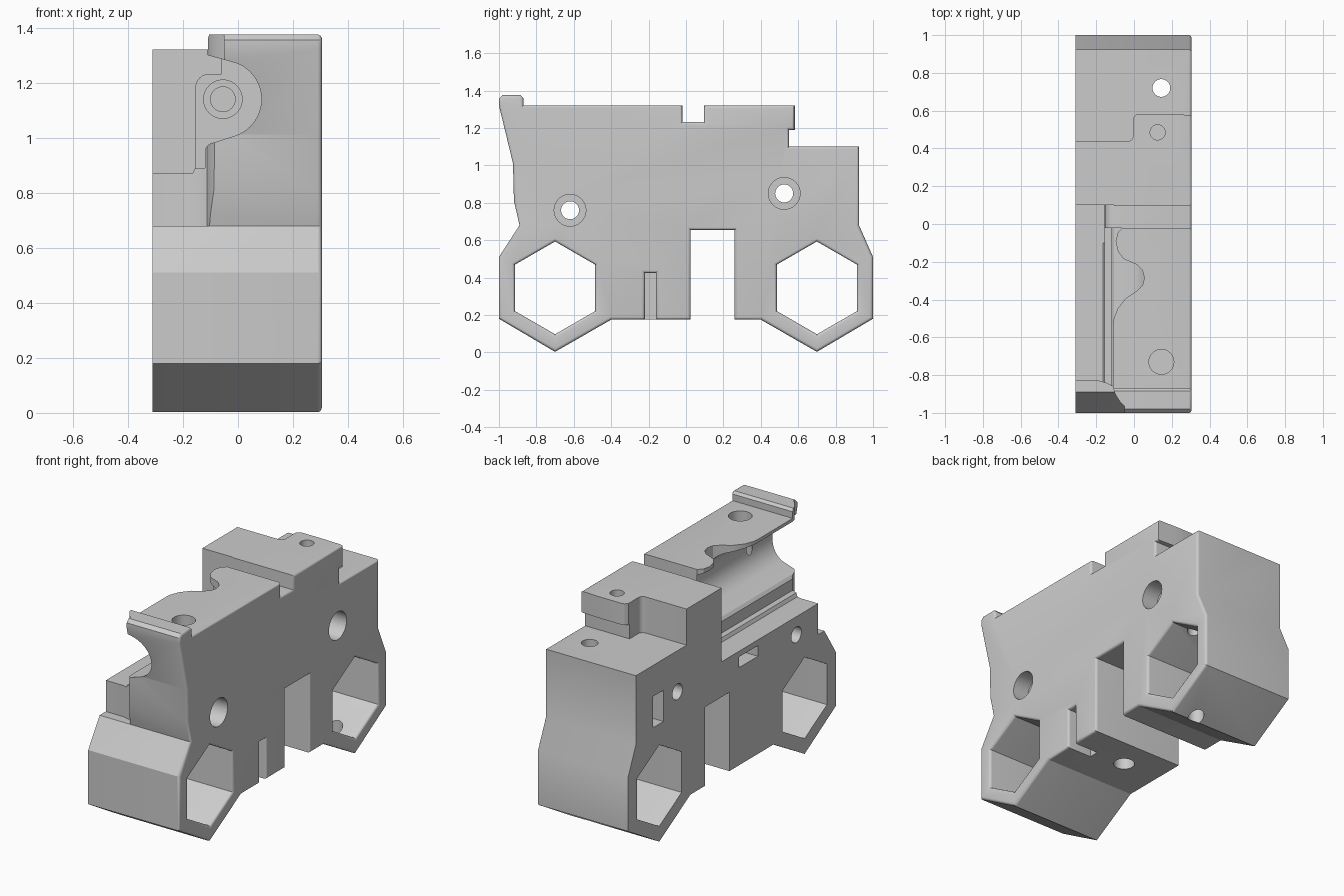
import bpy, bmesh, math
from mathutils import Vector

if "Cube" in bpy.data.objects:
    bpy.data.objects.remove(bpy.data.objects["Cube"])

grey = bpy.data.materials.new("plain grey")
grey.use_nodes = True
COLOR = (0.6, 0.6, 0.6, 1)
grey.diffuse_color = COLOR
grey.node_tree.nodes["Principled BSDF"].inputs["Base Color"].default_value = COLOR

LEFT, RIGHT = -0.31, 0.305
cutters = []


def prism(name, points, axis, start, end):
    """Extrude a 2D outline along an axis; the outline uses the other two axes in order."""
    def place(p, t):
        v = list(p)
        v.insert("xyz".index(axis), t)
        return v
    bm = bmesh.new()
    face = bm.faces.new([bm.verts.new(place(p, start)) for p in points])
    out = bmesh.ops.extrude_face_region(bm, geom=[face])
    move = Vector(place((0, 0), end - start))
    bmesh.ops.translate(bm, vec=move, verts=[g for g in out["geom"] if isinstance(g, bmesh.types.BMVert)])
    bmesh.ops.recalc_face_normals(bm, faces=bm.faces)
    mesh = bpy.data.meshes.new(name)
    bm.to_mesh(mesh)
    bm.free()
    obj = bpy.data.objects.new(name, mesh)
    bpy.context.collection.objects.link(obj)
    return obj


def arc(cx, cy, r, a0, a1, n):
    angles = [math.radians(a0 + (a1 - a0) * i / n) for i in range(n + 1)]
    return [(cx + r * math.cos(a), cy + r * math.sin(a)) for a in angles]


def circle(cx, cy, r, n=32):
    return arc(cx, cy, r, 0, 360, n)[:-1]


def box(a0, a1, b0, b1):
    return [(a0, b0), (a1, b0), (a1, b1), (a0, b1)]


def cut(name, points, axis, start, end):
    obj = prism(name, points, axis, start, end)
    obj.hide_render = True
    cutters.append(obj)


def apply_cuts(target):
    for c in cutters:
        mod = target.modifiers.new(c.name, "BOOLEAN")
        mod.operation, mod.solver, mod.object = "DIFFERENCE", "EXACT", c
    graph = bpy.context.evaluated_depsgraph_get()
    mesh = bpy.data.meshes.new_from_object(target.evaluated_get(graph))
    target.modifiers.clear()
    target.data = mesh
    for c in cutters:
        bpy.data.objects.remove(c)
    cutters.clear()


# Side profile of the body with its top notch, lip and large bottom slot
profile = [
    (-1, 0.18), (-0.7, 0.003), (-0.4, 0.175), (0.025, 0.175), (0.025, 0.655),
    (0.26, 0.655), (0.26, 0.175), (0.4, 0.175), (0.7, 0.003), (1, 0.18),
    (1, 0.51), (0.925, 0.68), (0.925, 1.1), (0.55, 1.1), (0.55, 1.19),
    (0.582, 1.19), (0.582, 1.32), (0.095, 1.32), (0.095, 1.232), (-0.02, 1.232),
    (-0.02, 1.32), (-0.87, 1.32), (-0.87, 1.36), (-0.885, 1.375), (-0.98, 1.375),
    (-1, 1.355), (-1, 1.32), (-0.925, 1.01), (-0.92, 0.81), (-0.89, 0.68), (-1, 0.51)]
body = prism("carriage_body", profile, "x", LEFT, RIGHT)

# Hexagonal windows and the narrow bottom slot
for side in (-1, 1):
    cut("hex_window", arc(side * 0.7, 0.345, 0.248, 90, 390, 5), "x", -1, 1)
cut("narrow_slot", box(-0.22, -0.16, 0.1, 0.425), "x", 0.14, 1)
apply_cuts(body)

# Round off the rim of the right face
bm = bmesh.new()
bm.from_mesh(body.data)
rim = [e for e in bm.edges if len(e.link_faces) == 2 and e.calc_face_angle(0) > 0.5
       and all(abs(v.co.x - RIGHT) < 1e-4 for v in e.verts)]
bmesh.ops.bevel(bm, geom=rim, offset=0.02, segments=4, profile=0.5, affect="EDGES", clamp_overlap=True)
bm.to_mesh(body.data)
bm.free()

# Round channel running in from the front
channel = ([(-0.5, 0.87), (-0.165, 0.87), (-0.155, 0.89), (-0.12, 0.89), (-0.12, 0.96), (-0.105, 0.977)]
           + arc(-0.055, 1.14, 0.14, -70, 70, 24) + [(-0.11, 1.3), (-0.11, 1.5), (-0.5, 1.5)])
cut("channel", channel, "y", -1.2, -0.02)

# Space beside the mounting plate at the end of the channel
beside = [(-0.5, 0.87), (-0.155, 0.87)] + arc(-0.105, 1.182, 0.05, 180, 90, 6) + [(-0.105, 1.5), (-0.5, 1.5)]
cut("plate_side", beside, "y", -0.1, 0.1)

# Wavy edge of the top plate
wave = [(-0.5, -0.02), (-0.06, -0.02), (-0.085, -0.045), (-0.097, -0.09), (-0.085, -0.145),
        (-0.055, -0.185), (0.015, -0.215), (0.045, -0.245), (0.055, -0.285), (0.045, -0.325),
        (0.015, -0.355), (-0.04, -0.39), (-0.085, -0.445), (-0.107, -0.5), (-0.113, -0.56), (-0.5, -0.56)]
cut("wavy_edge", wave, "z", 1.2, 1.5)

# Cleared corner at the front
corner = [(-0.5, -1.2), (-0.5, -0.83), (-0.19, -0.83), (-0.14, -0.845),
          (-0.113, -0.86), (-0.1, -0.9), (-0.075, -0.94), (-0.05, -0.965), (-0.05, -1.2)]
cut("front_corner", corner, "z", 0.68, 1.5)

# Rear step, leaving a rounded tongue
step = ([(-0.5, 0.437)] + arc(-0.035, 0.467, 0.03, -90, 0, 6)
        + [(-0.005, 0.56), (0.01, 0.578), (0.04, 0.587), (0.12, 0.585), (0.22, 0.58),
           (0.5, 0.57), (0.5, 1.2), (-0.5, 1.2)])
cut("rear_step", step, "z", 1.1, 1.5)

# Filament hole with a wider mouth
cut("channel_hole", circle(-0.055, 1.14, 0.045), "y", -0.1, 0.4)
cut("channel_mouth", circle(-0.055, 1.14, 0.07), "y", -0.1, 0.06)

# Sideways bolt holes with countersunk heads
for y, z in ((-0.62, 0.76), (0.525, 0.85)):
    cut("bolt_hole", circle(y, z, 0.048), "x", -1, 1)
    cut("bolt_head", circle(y, z, 0.085), "x", 0.2, 1)

# Upright holes
cut("rear_hole", circle(0.145, 0.72, 0.047), "z", -1, 2)
cut("tongue_hole", circle(0.125, 0.485, 0.04), "z", 1.12, 2)
cut("front_hole", circle(0.145, -0.73, 0.066), "z", 0.9, 2)
cut("bottom_hole", circle(-0.06, -0.16, 0.06), "z", 0, 0.8)

# Nut slots in the left face
cut("tall_nut_slot", box(0.66, 0.76, 0.72, 0.91), "x", -1, 0.22)
cut("flat_nut_slot", box(-0.25, -0.07, 0.77, 0.835), "x", -1, 0.03)
apply_cuts(body)

body.data.materials.clear()
body.data.materials.append(grey)
for p in body.data.polygons:
    p.material_index = 0
bpy.context.view_layer.objects.active = body
body.select_set(True)
bpy.ops.object.shade_smooth_by_angle(angle=math.radians(28))
